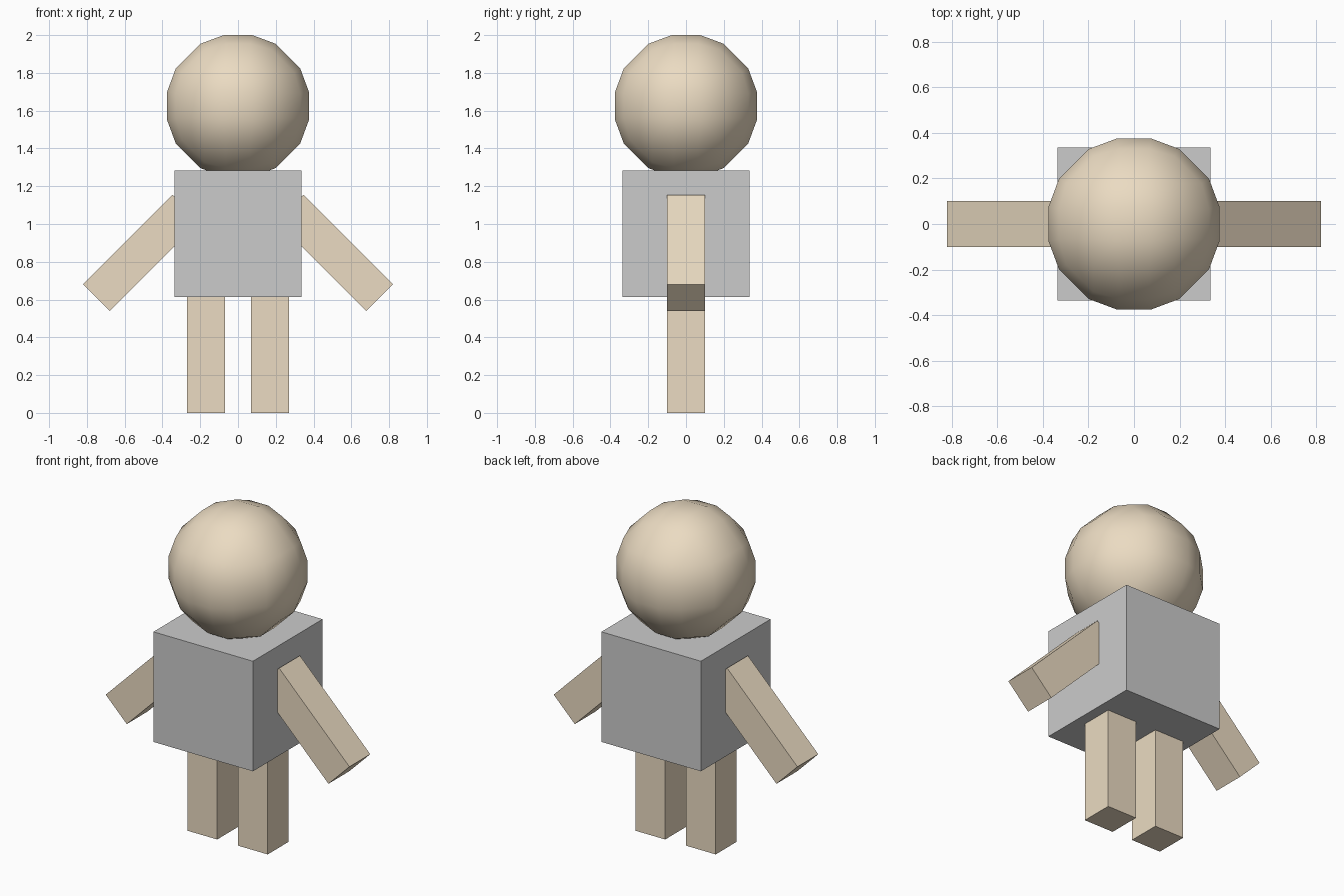
import bpy, bmesh, math
from itertools import product

if "Cube" in bpy.data.objects:
    bpy.data.objects.remove(bpy.data.objects["Cube"])

tan = bpy.data.materials.new("tan")
tan.diffuse_color = (0.83, 0.71, 0.54, 1)
tan.use_nodes = True
tan.node_tree.nodes["Principled BSDF"].inputs["Base Color"].default_value = tan.diffuse_color


def finish(name, bm, material=None, smooth=False):
    mesh = bpy.data.meshes.new(name)
    bmesh.ops.recalc_face_normals(bm, faces=bm.faces)
    for f in bm.faces:
        f.smooth = smooth
    bm.to_mesh(mesh)
    bm.free()
    if material:
        mesh.materials.append(material)
    obj = bpy.data.objects.new(name, mesh)
    bpy.context.collection.objects.link(obj)
    return obj


def box(name, center, size, material=None, tilt=0):
    bm = bmesh.new()
    bmesh.ops.create_cube(bm, size=1)
    bmesh.ops.scale(bm, vec=size, verts=bm.verts)
    obj = finish(name, bm, material)
    obj.location = center
    obj.rotation_euler.y = math.radians(tilt)
    return obj


# Torso
box("torso", (0, 0, 0.948), (0.67, 0.67, 0.67))

# Arms and legs, mirrored; their upper ends sit inside the torso
for side, s in (("right", 1), ("left", -1)):
    box(side + "_leg", (s * 0.17, 0, 0.335), (0.2, 0.2, 0.67), tan)
    box(side + "_arm", (s * 0.513, 0, 0.847), (0.2, 0.2, 0.67), tan, -45 * s)

# Head: low-poly rounded cube pushed out to a sphere
bm = bmesh.new()
radius = 0.39
steps = (-0.6, -0.2, 0.2, 0.6)
for axis, sign, u, v in product(range(3), (-1, 1), steps, steps):
    p = [u, v]
    p.insert(axis, sign)
    length = math.sqrt(u * u + v * v + 1)
    bm.verts.new([c * radius / length for c in p])
bmesh.ops.convex_hull(bm, input=bm.verts)
head = finish("head", bm, tan, smooth=True)
head.location.z = 1.625
